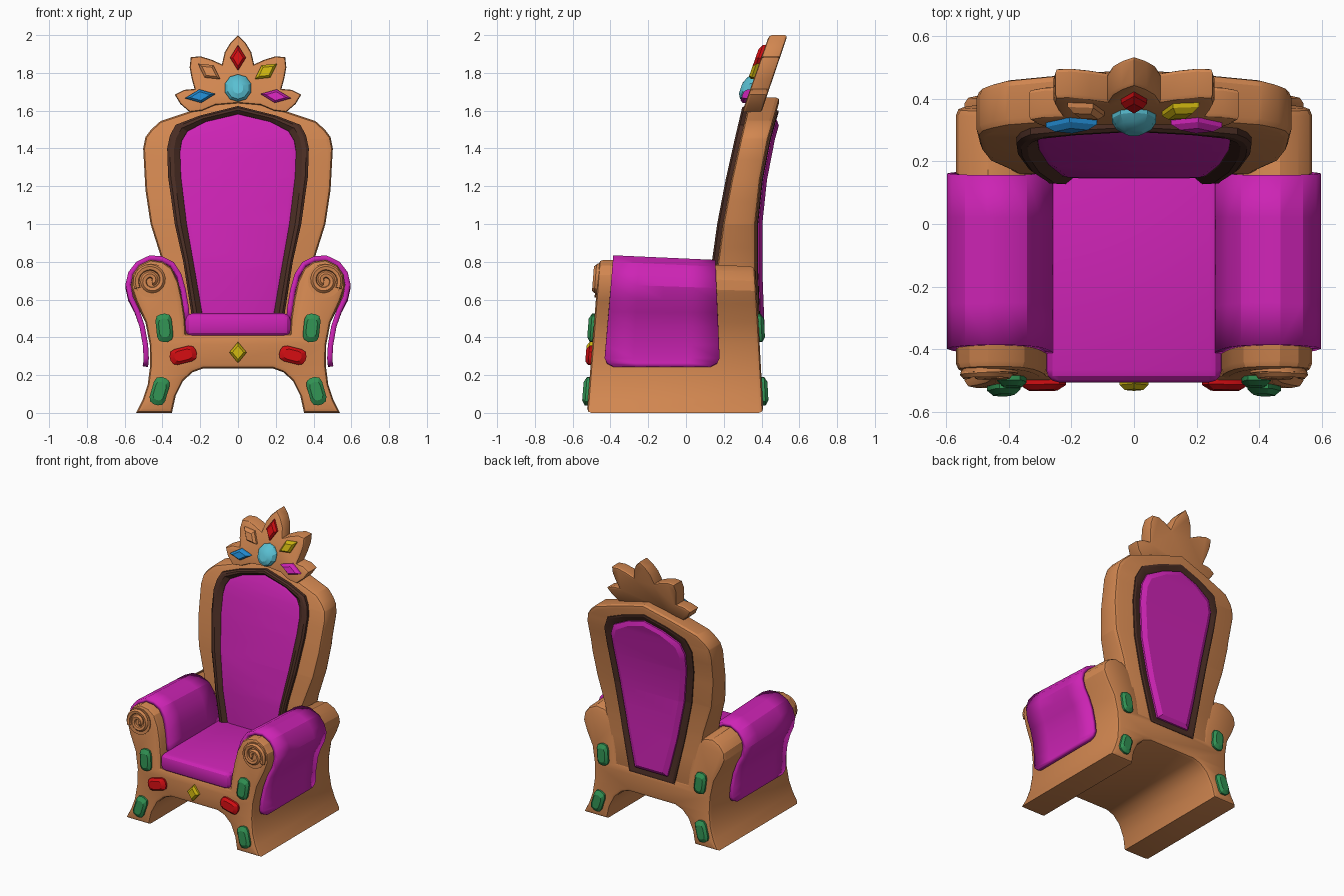
import bpy, bmesh, math

if "Cube" in bpy.data.objects:
    bpy.data.objects.remove(bpy.data.objects["Cube"])

def material(name, rgb):
    m = bpy.data.materials.new(name)
    m.diffuse_color = (*rgb, 1)
    m.use_nodes = True
    m.node_tree.nodes["Principled BSDF"].inputs["Base Color"].default_value = m.diffuse_color
    return m

WOOD = material("warm gold wood", (0.64, 0.24, 0.08))
CLOTH = material("magenta cloth", (0.61, 0.017, 0.46))
DARK = material("dark brown trim", (0.07, 0.027, 0.018))
GREEN = material("green gem", (0.03, 0.28, 0.085))
RED = material("red gem", (0.63, 0.004, 0.006))
YELLOW = material("yellow gem", (0.60, 0.45, 0.005))
BLUE = material("blue gem", (0.015, 0.24, 0.60))
CYAN = material("cyan gem", (0.10, 0.52, 0.64))

def finish(name, bm, mat):
    bmesh.ops.recalc_face_normals(bm, faces=bm.faces[:])
    me = bpy.data.meshes.new(name)
    bm.to_mesh(me)
    bm.free()
    me.materials.append(mat)
    ob = bpy.data.objects.new(name, me)
    bpy.context.collection.objects.link(ob)
    return ob

def mirrored(half):
    return half + [(-x, z) for x, z in reversed(half) if x > 0]

def mix(a, b, t):
    return [(p[0] + (q[0] - p[0]) * t, p[1] + (q[1] - p[1]) * t) for p, q in zip(a, b)]

def interp(knots):
    def f(z):
        for (z0, y0), (z1, y1) in zip(knots, knots[1:]):
            if z <= z1 or z1 == knots[-1][0]:
                return y0 + (y1 - y0) * (z - z0) / (z1 - z0)
    return f

def loft(name, loops, mat, front, back=None, thick=0, bevel=0, cuts=(), caps=(0, -1)):
    """Join (outline, depth) loops, bevel, cut, then bend the depth onto the surfaces."""
    bm = bmesh.new()
    rows = [[bm.verts.new((x, d, z)) for x, z in pts] for pts, d in loops]
    for a, b in zip(rows, rows[1:]):
        for i in range(len(a)):
            j = (i + 1) % len(a)
            bm.faces.new((a[i], a[j], b[j], b[i]))
    ends = [bm.faces.new(rows[c]) for c in caps]
    bmesh.ops.recalc_face_normals(bm, faces=bm.faces[:])
    if bevel:
        edges = list({e for f in ends for e in f.edges})
        bmesh.ops.bevel(bm, geom=edges, offset=bevel, segments=2, profile=0.5,
                        affect='EDGES', clamp_overlap=True)
    for z in cuts:
        bmesh.ops.bisect_plane(bm, geom=bm.verts[:] + bm.edges[:] + bm.faces[:],
                               plane_co=(0, 0, z), plane_no=(0, 0, 1))
    for v in bm.verts:
        y, z = v.co.y, v.co.z
        v.co.y = back(z) + y - thick if back and y > thick / 2 else front(z) + y
    return finish(name, bm, mat)

def arm_drop(y, z):
    # the arms sink slightly towards the back
    return 0.045 * (y + 0.42) * min(1, max(0, (z - 0.5) / 0.25))

# Base: legs, apron and arms in one profile
base_half = [(0, .235), (.185, .235), (.24, .215), (.29, .17), (.33, .09), (.35, 0), (.54, 0),
             (.505, .07), (.478, .15), (.465, .25), (.467, .36), (.49, .48), (.54, .59),
             (.567, .67), (.56, .73), (.525, .78), (.465, .81), (.40, .80), (.35, .765),
             (.315, .69), (.295, .60), (.28, .50), (.275, .42), (0, .42)]
base_front = lambda z: -0.525 + 0.08 * z
base_back = lambda z: 0.41 - 0.055 * z
outline = mirrored(base_half)
base = loft("base_and_arms", [(outline, 0), (outline, .9)], WOOD, base_front, base_back, .9, .024)
for v in base.data.vertices:
    v.co.z -= arm_drop(v.co.y, v.co.z)

# Backrest, bent backwards
F = [(.3, .155), (.75, .16), (1.0, .195), (1.235, .24), (1.45, .288), (1.65, .335)]
B = [(.3, .388), (.75, .37), (1.0, .37), (1.235, .395), (1.45, .437), (1.65, .495)]
ff, bf = interp(F), interp(B)
CUTS = (.75, .875, 1.0, 1.12, 1.235, 1.34, 1.45, 1.55)
back_half = [(0, 1.67), (.23, 1.605), (.41, 1.545), (.46, 1.50), (.49, 1.46), (.502, 1.40),
             (.49, 1.18), (.463, 1.0), (.40, .80), (.36, .6), (.33, .38)]
outline = mirrored(back_half)
loft("backrest", [(outline, 0), (outline, .2)], WOOD, ff, bf, .2, .025, CUTS)

# Front trim ring and padded panel
outer = [(0, 1.625), (.2, 1.575), (.33, 1.525), (.36, 1.47), (.375, 1.4), (.37, 1.25),
         (.335, 1.0), (.29, .8), (.235, .45)]
inner = [(0, 1.58), (.17, 1.54), (.265, 1.49), (.295, 1.44), (.305, 1.38), (.30, 1.25),
         (.27, 1.0), (.235, .8), (.175, .45)]
step = lambda a, b, t: mirrored(mix(a, b, t))
loft("front_trim", [(step(outer, inner, t), d) for t, d in
     ((0, .02), (0, -.02), (.2, -.03), (.5, -.03), (.95, -.008), (1.05, .01))],
     DARK, ff, cuts=CUTS, caps=())
loft("front_panel", [(step(outer, inner, t), d) for t, d in ((.97, .01), (.97, -.006), (1.3, -.012))],
     CLOTH, ff, cuts=CUTS, caps=(-1,))

# Rear trim ring and raised panel
outer = [(0, 1.60), (.17, 1.55), (.31, 1.49), (.35, 1.40), (.345, 1.25), (.31, 1.0),
         (.25, .7), (.18, .385)]
inner = [(0, 1.55), (.14, 1.51), (.265, 1.445), (.295, 1.37), (.29, 1.25), (.255, 1.0),
         (.195, .7), (.13, .43)]
loft("rear_trim", [(step(outer, inner, t), d) for t, d in
     ((0, -.02), (0, .008), (.25, .012), (1, .004), (1.05, -.01))], DARK, bf, cuts=CUTS, caps=())
loft("rear_panel", [(step(outer, inner, t), d) for t, d in ((.97, -.01), (1, .016), (1.6, .034))],
     CLOTH, bf, cuts=CUTS, caps=(-1,))

# Seat cushion
bm = bmesh.new()
bmesh.ops.create_cube(bm, size=1)
for v in bm.verts:
    v.co = (v.co.x * .56, -.15 + v.co.y * .71, .465 + v.co.z * .125)
bmesh.ops.bevel(bm, geom=bm.edges[:], offset=.04, segments=3, profile=.5, affect='EDGES')
finish("seat_cushion", bm, CLOTH)

# Cloth draped over each arm
drape = [(.268, .48), (.275, .56), (.29, .65), (.312, .73), (.35, .79), (.405, .817), (.465, .822),
         (.53, .79), (.568, .74), (.582, .68), (.568, .61), (.535, .54), (.508, .46), (.49, .36),
         (.486, .29), (.488, .262), (.491, .245)]
for side, s in (("left", -1), ("right", 1)):
    bm = bmesh.new()
    rows = []
    for i, (x, z) in enumerate(drape):
        flare = .05 * (.83 - z) / .59
        tuck = {len(drape) - 1: .05, len(drape) - 2: .015}.get(i, 0)
        y0, y1 = -.385 - flare + tuck, .155 + flare * .5 - tuck
        ys = [y0 + (y1 - y0) * k / 4 for k in range(5)]
        rows.append([bm.verts.new((s * x, y, z - arm_drop(y, z))) for y in ys])
    for a, b in zip(rows, rows[1:]):
        for k in range(4):
            bm.faces.new((a[k], a[k + 1], b[k + 1], b[k]))
    ob = finish(side + "_arm_cloth", bm, CLOTH)
    mod = ob.modifiers.new("thickness", 'SOLIDIFY')
    mod.thickness, mod.offset = .028, 0

    # Scroll on the arm front: a disc with a spiral ridge
    disc = [(s * .46 + .09 * math.cos(a * math.tau / 20), .70 + .09 * math.sin(a * math.tau / 20))
            for a in range(20)]
    loft(side + "_scroll_disc", [(disc, .03), (disc, -.008)], WOOD, base_front)
    cu = bpy.data.curves.new(side + "_spiral", 'CURVE')
    cu.dimensions, cu.bevel_depth, cu.bevel_resolution, cu.use_fill_caps = '3D', .017, 1, True
    sp = cu.splines.new('POLY')
    n = 32
    sp.points.add(n)
    for i in range(n + 1):
        r = .082 - .07 * i / n
        a = -.5 + math.tau * 1.75 * i / n
        z = .70 + r * math.sin(a)
        sp.points[i].co = (s * (.46 + r * math.cos(a)), base_front(z) - .008, z, 1)
    tmp = bpy.data.objects.new("spiral_helper", cu)
    bpy.context.collection.objects.link(tmp)
    bm = bmesh.new()
    bm.from_mesh(tmp.to_mesh())
    bpy.data.objects.remove(tmp)
    finish(side + "_scroll_spiral", bm, WOOD)

# Crest with five leaf points
crest_half = [(0, 2.0), (.04, 1.96), (.07, 1.91), (.085, 1.845), (.14, 1.87), (.20, 1.888),
              (.25, 1.883), (.256, 1.83), (.245, 1.77), (.23, 1.715), (.285, 1.71), (.335, 1.685),
              (.305, 1.635), (.255, 1.592), (.19, 1.60), (.12, 1.63), (0, 1.64)]
crest_front = lambda z: .30 + .35 * (z - 1.6)
crest_back = lambda z: .402 + .34 * (z - 1.6)
outline = mirrored(crest_half)
loft("crest", [(outline, 0), (outline, .1)], WOOD, crest_front, crest_back, .1, .014)

# Gems
def pill(w, h):
    c = min(w, h) * .75
    return [(sx * (w - c) + c * math.cos(q + a), sz * (h - c) + c * math.sin(q + a))
            for q, sx, sz in ((0, 1, 1), (math.pi / 2, -1, 1), (math.pi, -1, -1), (-math.pi / 2, 1, -1))
            for a in (0, math.pi / 4, math.pi / 2)]

def diamond(w, h):
    return [(w, 0), (0, h), (-w, 0), (0, -h)]

def gem(name, shape, x, z, deg, mat, surf, sign=-1, steps=((1, -.01), (1, .014), (.65, .03))):
    c, s = math.cos(math.radians(deg)), math.sin(math.radians(deg))
    loops = [([(x + k * (px * c - pz * s), z + k * (px * s + pz * c)) for px, pz in shape], sign * d)
             for k, d in steps]
    loft(name, loops, mat, surf)

for side, s in (("left", -1), ("right", 1)):
    for face, surf, sign in (("front", base_front, -1), ("rear", base_back, 1)):
        gem(f"{face}_{side}_arm_gem", pill(.043, .075), s * .39, .45, -6 * s, GREEN, surf, sign)
        gem(f"{face}_{side}_leg_gem", pill(.043, .075), s * .415, .115, 16 * s, GREEN, surf, sign)
    gem(side + "_apron_gem", pill(.072, .042), s * .29, .305, -14 * s, RED, base_front)
gem("apron_centre_gem", diamond(.046, .056), 0, .32, 0, YELLOW, base_front)

gem("crest_top_gem", diamond(.042, .068), 0, 1.88, 0, RED, crest_front)
gem("crest_upper_right_gem", diamond(.072, .04), .148, 1.808, 35, YELLOW, crest_front)
gem("crest_upper_left_gem", diamond(.072, .04), -.153, 1.808, -35, WOOD, crest_front)
gem("crest_lower_right_gem", diamond(.082, .036), .20, 1.677, -8, CLOTH, crest_front)
gem("crest_lower_left_gem", diamond(.082, .036), -.20, 1.677, 8, BLUE, crest_front)
round_cut = [(.073 * math.cos(a * math.tau / 10), .073 * math.sin(a * math.tau / 10)) for a in range(10)]
gem("crest_centre_gem", round_cut, 0, 1.72, 18, CYAN, crest_front,
    steps=((1, -.01), (1, .012), (.8, .035), (.4, .052)))

# Smooth shading that keeps hard edges
for ob in bpy.context.collection.objects:
    ob.select_set(True)
    bpy.context.view_layer.objects.active = ob
bpy.ops.object.shade_smooth_by_angle(angle=math.radians(25))
